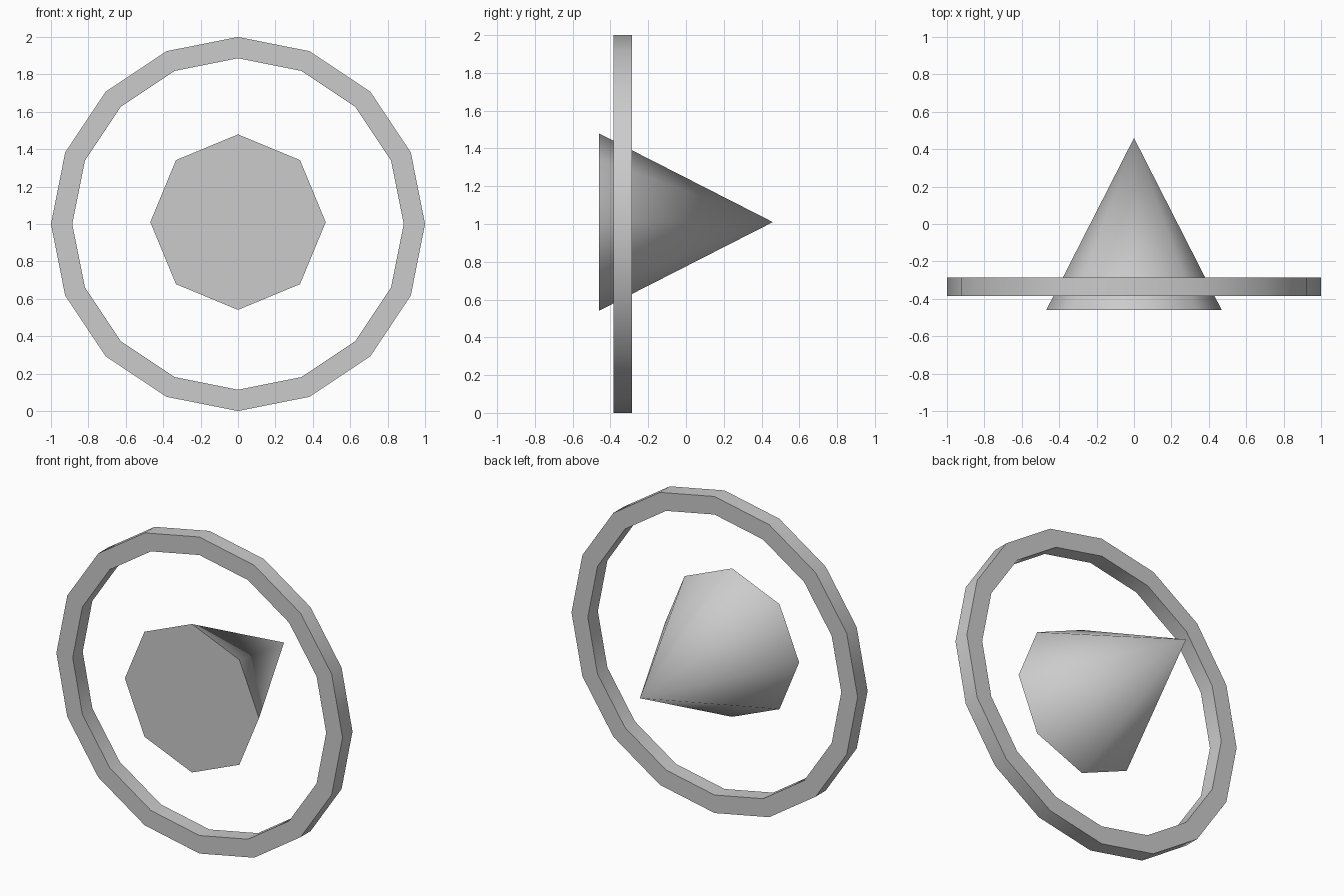
import bpy, bmesh
from math import radians, tau
from mathutils import Vector

if "Cube" in bpy.data.objects:
    bpy.data.objects.remove(bpy.data.objects["Cube"])


def smooth(obj):
    bpy.ops.object.select_all(action='DESELECT')
    obj.select_set(True)
    bpy.context.view_layer.objects.active = obj
    bpy.ops.object.shade_smooth_by_angle(angle=radians(50))


# Eight-sided cone pointing backwards (+y)
bpy.ops.mesh.primitive_cone_add(vertices=8, radius1=0.469, radius2=0, depth=0.92,
                                location=(0, 0, 1.01), rotation=(radians(-90), 0, 0))
cone = bpy.context.object
cone.name = "cone"
smooth(cone)

# Sixteen-sided flat ring: rectangular section spun around the y axis
y0, y1, r_in, r_out = -0.385, -0.285, 0.886, 1.0
bm = bmesh.new()
section = [bm.verts.new((r, y, 0)) for r, y in
           ((r_in, y0), (r_out, y0), (r_out, y1), (r_in, y1))]
edges = [bm.edges.new((section[i], section[(i + 1) % 4])) for i in range(4)]
bmesh.ops.spin(bm, geom=section + edges, cent=Vector((0, 0, 0)), axis=Vector((0, 1, 0)),
               angle=tau, steps=16, use_duplicate=False)
bmesh.ops.remove_doubles(bm, verts=bm.verts, dist=1e-4)
bmesh.ops.recalc_face_normals(bm, faces=bm.faces)
mesh = bpy.data.meshes.new("ring")
bm.to_mesh(mesh)
bm.free()
ring = bpy.data.objects.new("ring", mesh)
ring.location = (0, 0, 1.0)
bpy.context.collection.objects.link(ring)
smooth(ring)
